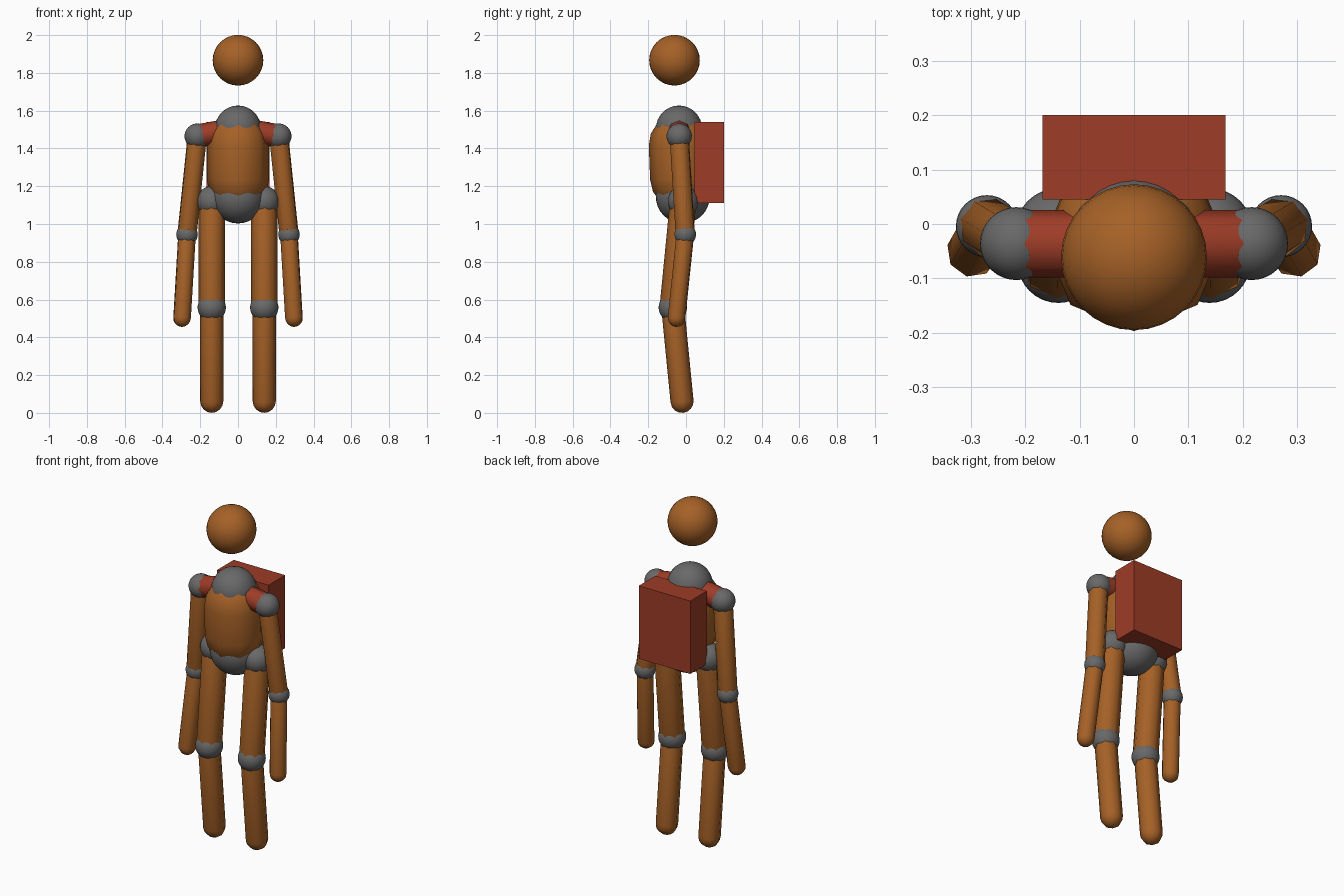
import bpy, bmesh, math
from mathutils import Vector

if "Cube" in bpy.data.objects:
    bpy.data.objects.remove(bpy.data.objects["Cube"])


def material(name, rgb):
    m = bpy.data.materials.new(name)
    m.diffuse_color = (*rgb, 1)
    m.use_nodes = True
    m.node_tree.nodes["Principled BSDF"].inputs["Base Color"].default_value = m.diffuse_color
    return m


BROWN = material("brown", (0.38, 0.12, 0.02))
RED = material("red", (0.34, 0.045, 0.02))
GREY = material("dark_grey", (0.14, 0.14, 0.14))


def make(name, bm, mat, smooth=True):
    bmesh.ops.recalc_face_normals(bm, faces=bm.faces)
    for f in bm.faces:
        f.smooth = smooth
    me = bpy.data.meshes.new(name)
    bm.to_mesh(me)
    bm.free()
    me.materials.append(mat)
    ob = bpy.data.objects.new(name, me)
    bpy.context.collection.objects.link(ob)
    return ob


def ball(name, centre, r, mat=GREY):
    bm = bmesh.new()
    bmesh.ops.create_uvsphere(bm, u_segments=32, v_segments=16, radius=r)
    make(name, bm, mat).location = centre


def capsule(name, a, b, r, mat=BROWN, sides=8, steps=4):
    """Eight-sided capsule whose end domes are centred on a and b."""
    a, b = Vector(a), Vector(b)
    h = (b - a).length
    quarter = [i * math.pi / 2 / steps for i in range(steps)]
    profile = [(r * math.cos(t), -r * math.sin(t)) for t in reversed(quarter)]
    profile += [(r * math.cos(t), h + r * math.sin(t)) for t in quarter]
    bm = bmesh.new()
    rings = [[bm.verts.new((rad * math.cos(k * math.tau / sides),
                            rad * math.sin(k * math.tau / sides), z))
              for k in range(sides)] for rad, z in profile]
    bottom, top = bm.verts.new((0, 0, -r)), bm.verts.new((0, 0, h + r))
    for k in range(sides):
        n = (k + 1) % sides
        for lo, hi in zip(rings, rings[1:]):
            bm.faces.new((lo[k], lo[n], hi[n], hi[k]))
        bm.faces.new((bottom, rings[0][n], rings[0][k]))
        bm.faces.new((top, rings[-1][k], rings[-1][n]))
    ob = make(name, bm, mat)
    ob.location = a
    ob.rotation_mode = 'QUATERNION'
    ob.rotation_quaternion = Vector((0, 0, 1)).rotation_difference(b - a)


# Head, neck, torso and pelvis
neck = (0, -0.037, 1.505)
ball("head", (0, -0.061, 1.867), 0.134, BROWN)
ball("neck_joint", neck, 0.122)
capsule("torso", (0, -0.025, 1.24), (0, -0.032, 1.42), 0.165)
ball("pelvis_joint", (0, -0.017, 1.146), 0.143)

# Backpack
bm = bmesh.new()
bmesh.ops.create_cube(bm, size=1)
bmesh.ops.scale(bm, vec=(0.336, 0.155, 0.43), verts=bm.verts)
make("backpack", bm, RED, smooth=False).location = (0, 0.1225, 1.325)

# Limbs on both sides
for side, s in (("left", 1), ("right", -1)):
    shoulder = (s * 0.216, -0.036, 1.465)
    elbow = (s * 0.27, -0.004, 0.945)
    hand = (s * 0.296, -0.05, 0.503)
    hip = (s * 0.138, -0.015, 1.12)
    knee = (s * 0.139, -0.07, 0.558)
    foot = (s * 0.139, -0.021, 0.061)
    capsule(side + "_collar", neck, shoulder, 0.062, RED)
    ball(side + "_shoulder_joint", shoulder, 0.067)
    capsule(side + "_upper_arm", shoulder, elbow, 0.053)
    ball(side + "_elbow_joint", elbow, 0.057)
    capsule(side + "_forearm", elbow, hand, 0.048)
    ball(side + "_hip_joint", hip, 0.081)
    capsule(side + "_thigh", hip, knee, 0.070)
    ball(side + "_knee_joint", knee, 0.075)
    capsule(side + "_shin", knee, foot, 0.061)
